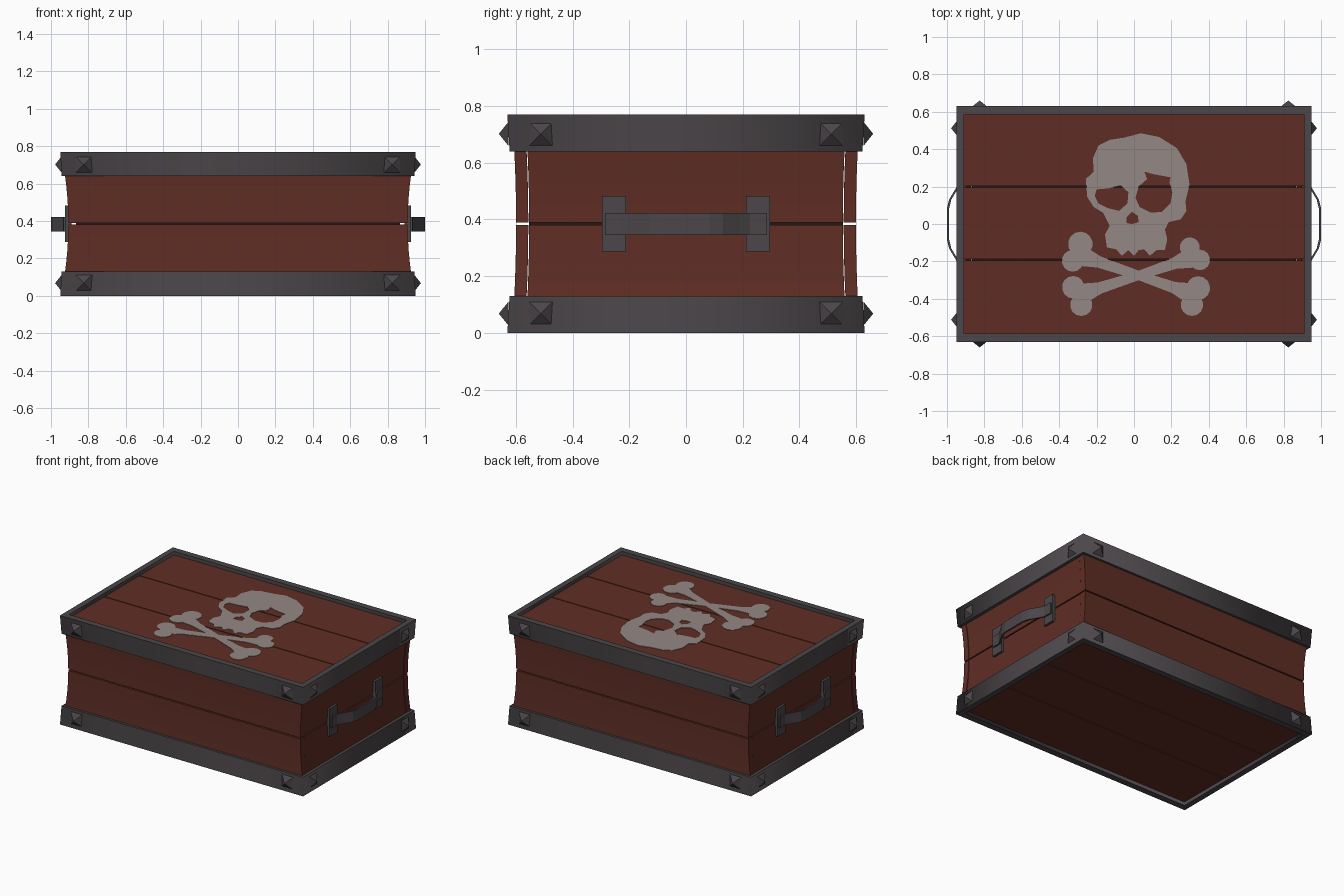
import bpy, bmesh, math
from mathutils import Matrix, Vector

if "Cube" in bpy.data.objects:
    bpy.data.objects.remove(bpy.data.objects["Cube"])


def material(name, rgb):
    m = bpy.data.materials.new(name)
    m.diffuse_color = (*rgb, 1)
    m.use_nodes = True
    m.node_tree.nodes["Principled BSDF"].inputs["Base Color"].default_value = m.diffuse_color
    return m


WOOD = material("red_brown_wood", (0.115, 0.027, 0.018))
DARK = material("dark_gap", (0.02, 0.008, 0.006))
METAL = material("dark_iron", (0.070, 0.061, 0.067))
PAINT = material("pale_grey_paint", (0.295, 0.250, 0.240))


def finish(bm, name, mat):
    bmesh.ops.recalc_face_normals(bm, faces=bm.faces)
    me = bpy.data.meshes.new(name)
    bm.to_mesh(me)
    bm.free()
    me.materials.append(mat)
    ob = bpy.data.objects.new(name, me)
    bpy.context.collection.objects.link(ob)
    return ob


def box(name, mat, x, y, z, bowed=False):
    """Box from (min, max) ranges; bowed planks flare away from mid height."""
    bm = bmesh.new()
    bmesh.ops.create_cube(bm, size=1)
    for v in bm.verts:
        v.co = Vector([r[0] if c < 0 else r[1] for c, r in zip(v.co, (x, y, z))])
    if bowed:
        upright = [e for e in bm.edges
                   if abs(e.verts[0].co.z - e.verts[1].co.z) > 0.01]
        bmesh.ops.subdivide_edges(bm, edges=upright, cuts=4, use_grid_fill=True)
        for v in bm.verts:
            t = ((v.co.z - 0.385) / 0.26) ** 2
            v.co.x *= 1 + 0.02 * t
            v.co.y *= 1 + 0.011 * t
    return finish(bm, name, mat)


# Inner core, dark behind the plank gaps
box("inner_core", DARK, (-0.866, 0.866), (-0.553, 0.553), (0.05, 0.71))

# Wall planks: two courses on each side
for level, z in (("lower", (0.04, 0.381)), ("upper", (0.389, 0.72))):
    box(level + "_front_plank", WOOD, (-0.907, 0.907), (-0.599, -0.556), z, True)
    box(level + "_back_plank", WOOD, (-0.907, 0.907), (0.556, 0.599), z, True)
    box(level + "_left_plank", WOOD, (-0.905, -0.868), (-0.553, 0.553), z, True)
    box(level + "_right_plank", WOOD, (0.868, 0.905), (-0.553, 0.553), z, True)

# Lid and floor boards
for i, y in enumerate(((-0.6, -0.194), (-0.187, 0.196), (0.203, 0.6))):
    box(f"lid_board_{i}", WOOD, (-0.92, 0.92), y, (0.70, 0.745))
    box(f"floor_board_{i}", WOOD, (-0.92, 0.92), y, (0.025, 0.07))


def ring(hx, hy):
    return [(-hx, -hy), (0, -hy), (hx, -hy), (hx, 0),
            (hx, hy), (0, hy), (-hx, hy), (-hx, 0)]


def band(name, z_out, z_in):
    """Rectangular iron frame, slightly narrower toward the chest's middle."""
    bm = bmesh.new()
    loops = []
    for hx, hy, z in ((0.95, 0.63, z_out), (0.944, 0.622, z_in),
                      (0.91, 0.585, z_in), (0.91, 0.585, z_out)):
        loops.append([bm.verts.new((x, y, z)) for x, y in ring(hx, hy)])
    for a, b in zip(loops, loops[1:] + loops[:1]):
        for i in range(8):
            j = (i + 1) % 8
            bm.faces.new((a[i], a[j], b[j], b[i]))
    # soft round the corners, crisp along the rims
    for f in bm.faces:
        f.smooth = True
    for e in bm.edges:
        if abs(e.verts[0].co.z - e.verts[1].co.z) < 1e-4:
            e.smooth = False
    finish(bm, name, METAL)


band("bottom_band", 0.0, 0.13)
band("top_band", 0.77, 0.64)


# Pyramid studs near every corner of both bands
def stud(name, base, direction):
    bm = bmesh.new()
    rot = Vector(direction).to_track_quat('Z', 'Y').to_matrix().to_4x4()
    spin = Matrix.Rotation(math.radians(45), 4, 'Z')
    bmesh.ops.create_cone(bm, segments=4, cap_ends=True, radius1=0.0615,
                          radius2=0.0, depth=0.035,
                          matrix=Matrix.Translation(base) @ rot @ spin
                          @ Matrix.Translation((0, 0, 0.0175)))
    bmesh.ops.remove_doubles(bm, verts=bm.verts, dist=1e-5)
    finish(bm, name, METAL)


for level, z in (("bottom", 0.068), ("top", 0.702)):
    for s in (-1, 1):
        for t in (-1, 1):
            stud(f"{level}_long_side_stud", (t * 0.825, s * 0.625, z), (0, s, 0))
            stud(f"{level}_end_stud", (s * 0.943, t * 0.512, z), (s, 0, 0))


# Handles: bent strap on two mounting plates
half = [(0.929, 0.285), (0.930, 0.225), (0.948, 0.19), (0.984, 0.13), (0.995, 0.085)]
path = half + [(x, -y) for x, y in reversed(half)]
for side, s in (("left", -1), ("right", 1)):
    bm = bmesh.new()
    rows = []
    for x, y in path:
        rows.append([bm.verts.new((s * (x + dx), y, z)) for dx, z in
                     ((0.005, 0.345), (0.005, 0.422), (-0.007, 0.422), (-0.007, 0.345))])
    for a, b in zip(rows, rows[1:]):
        for i in range(4):
            j = (i + 1) % 4
            bm.faces.new((a[i], a[j], b[j], b[i]))
    bm.faces.new(rows[0])
    bm.faces.new(rows[-1])
    finish(bm, side + "_handle_strap", METAL)
    for t in (-1, 1):
        box(side + "_handle_plate", METAL, sorted((s * 0.89, s * 0.925)),
            sorted((t * 0.211, t * 0.297)), (0.287, 0.483))

# Painted skull: filled outline with eye and nose holes
outline = [(0.035, 0.485), (0.135, 0.465), (0.23, 0.405), (0.28, 0.32), (0.297, 0.21),
           (0.275, 0.12), (0.28, 0.07), (0.25, 0.025), (0.185, 0.01), (0.165, -0.03),
           (0.178, -0.08), (0.165, -0.14), (0.12, -0.14), (0.085, -0.17),
           (0.055, -0.135), (0.025, -0.14), (0.0, -0.17), (-0.03, -0.14),
           (-0.065, -0.17), (-0.095, -0.135), (-0.145, -0.125), (-0.155, -0.055),
           (-0.13, -0.01), (-0.165, 0.06), (-0.215, 0.09), (-0.25, 0.145),
           (-0.258, 0.24), (-0.215, 0.28), (-0.22, 0.35), (-0.19, 0.42),
           (-0.13, 0.45), (-0.05, 0.462)]
left_eye = [(-0.2, 0.185), (-0.14, 0.19), (-0.07, 0.205), (-0.03, 0.17), (-0.035, 0.11),
            (-0.08, 0.07), (-0.14, 0.085), (-0.19, 0.11), (-0.21, 0.15)]
right_eye = [(0.055, 0.28), (0.11, 0.265), (0.195, 0.25), (0.19, 0.22), (0.205, 0.17),
             (0.195, 0.11), (0.15, 0.065), (0.09, 0.06), (0.03, 0.09), (0.008, 0.14),
             (0.025, 0.2), (0.07, 0.24)]
nose = [(-0.01, 0.065), (0.02, 0.045), (0.025, 0.01), (-0.01, 0.0), (-0.04, 0.005),
        (-0.04, 0.035)]

curve = bpy.data.curves.new("skull_outline", 'CURVE')
curve.dimensions = '2D'
curve.fill_mode = 'BOTH'
curve.extrude = 0.003
for pts in (outline, left_eye, right_eye, nose):
    sp = curve.splines.new('POLY')
    sp.points.add(len(pts) - 1)
    for p, (x, y) in zip(sp.points, pts):
        p.co = (x, y, 0, 1)
    sp.use_cyclic_u = True
curve.materials.append(PAINT)
skull = bpy.data.objects.new("painted_skull", curve)
skull.location.z = 0.745
bpy.context.collection.objects.link(skull)
bpy.context.view_layer.objects.active = skull
skull.select_set(True)
bpy.ops.object.convert(target='MESH')

# Painted crossed bones: two tapered shafts with knobbed ends
knobs = [(-0.287, -0.107, 0.066), (-0.328, -0.197, 0.058), (0.298, -0.124, 0.053),
         (0.352, -0.192, 0.055), (-0.325, -0.338, 0.06), (-0.282, -0.432, 0.06),
         (0.343, -0.343, 0.064), (0.31, -0.432, 0.06)]
tips = [(-0.3, -0.165), (0.315, -0.375), (-0.295, -0.378), (0.32, -0.175)]
bm = bmesh.new()
for x, y, r in knobs:
    bmesh.ops.create_circle(bm, cap_ends=True, segments=14, radius=r,
                            matrix=Matrix.Translation((x, y, 0.748)))
for tip in tips:
    a, b = Vector(tip), Vector((0.025, -0.275))
    n = (b - a).orthogonal().normalized()
    corners = [a + n * 0.06, a.lerp(b, 0.35) + n * 0.031, b + n * 0.024,
               b - n * 0.024, a.lerp(b, 0.35) - n * 0.031, a - n * 0.06]
    bm.faces.new([bm.verts.new((c.x, c.y, 0.748)) for c in corners])
for f in bm.faces:
    f.normal_update()
    if f.normal.z < 0:
        f.normal_flip()
res = bmesh.ops.extrude_face_region(bm, geom=bm.faces[:], use_keep_orig=True)
for v in res["geom"]:
    if isinstance(v, bmesh.types.BMVert):
        v.co.z -= 0.006
finish(bm, "painted_crossed_bones", PAINT)
